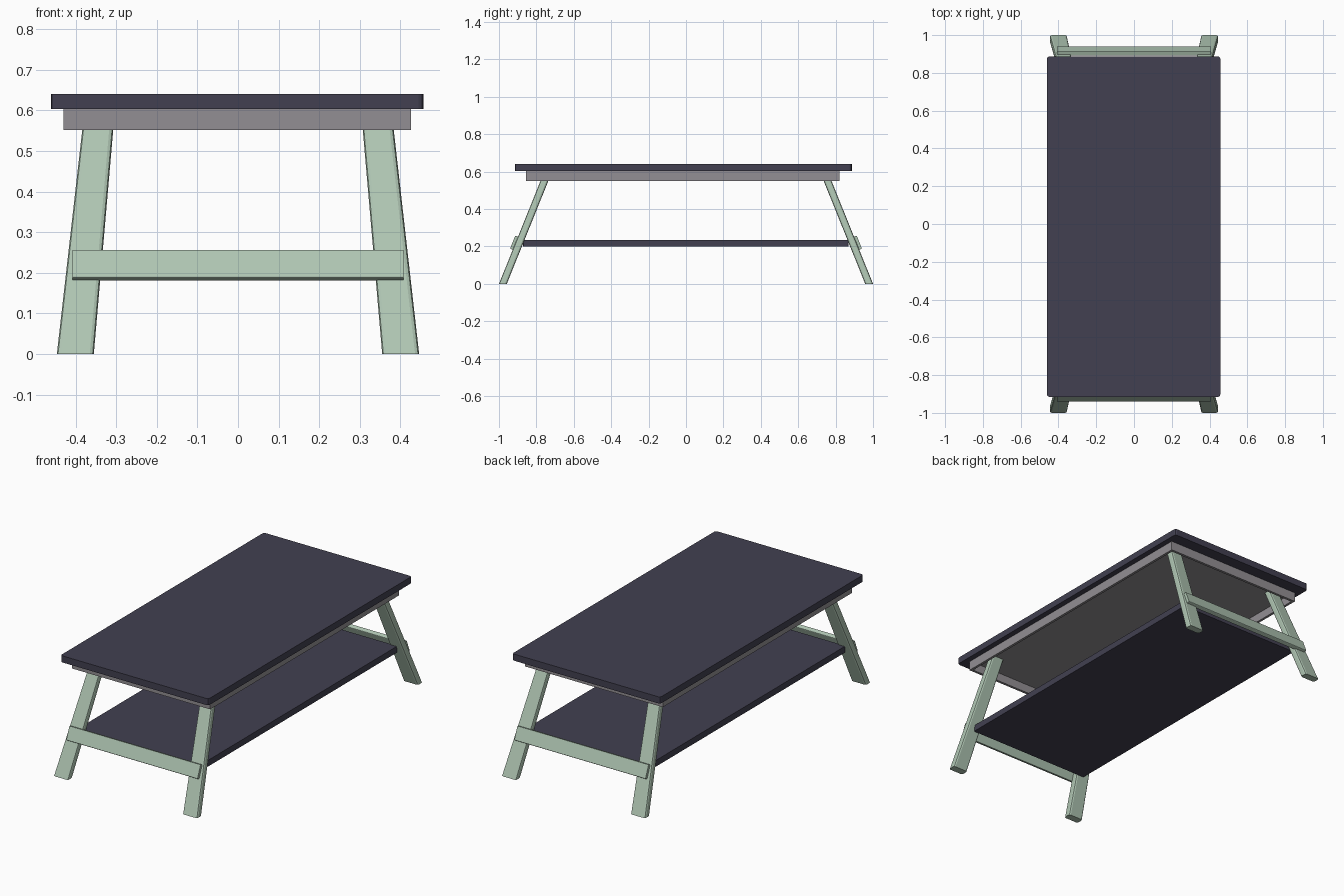
import bpy, bmesh, math
from mathutils import Vector

if "Cube" in bpy.data.objects:
    bpy.data.objects.remove(bpy.data.objects["Cube"])


def material(name, rgb):
    m = bpy.data.materials.new(name)
    m.diffuse_color = (*rgb, 1)
    m.use_nodes = True
    m.node_tree.nodes["Principled BSDF"].inputs["Base Color"].default_value = m.diffuse_color
    return m


NAVY = material("dark navy", (0.054, 0.051, 0.082))
GREEN = material("sage green", (0.43, 0.56, 0.45))
GREY = material("warm grey", (0.29, 0.275, 0.292))


def loft(name, bottom, top, mat, bevel=0.0, segments=2, recess=None):
    """Solid between two quads; rounds the four edges joining them."""
    bm = bmesh.new()
    b = [bm.verts.new(p) for p in bottom]
    t = [bm.verts.new(p) for p in top]
    under = bm.faces.new(b[::-1])
    bm.faces.new(t)
    for i in range(4):
        j = (i + 1) % 4
        bm.faces.new((b[i], b[j], t[j], t[i]))
    bmesh.ops.recalc_face_normals(bm, faces=bm.faces[:])
    if recess:  # hollow out the underside, leaving a rim
        bmesh.ops.inset_region(bm, faces=[under], thickness=recess[0])
        ext = bmesh.ops.extrude_discrete_faces(bm, faces=[under])
        for v in ext["faces"][0].verts:
            v.co.z += recess[1]
    if bevel:
        edges = [e for e in bm.edges
                 if {e.verts[0], e.verts[1]} in [{b[i], t[i]} for i in range(4)]]
        bmesh.ops.bevel(bm, geom=edges, offset=bevel, segments=segments,
                        profile=0.5, affect='EDGES')
    bmesh.ops.recalc_face_normals(bm, faces=bm.faces[:])
    me = bpy.data.meshes.new(name)
    bm.to_mesh(me)
    bm.free()
    me.materials.append(mat)
    ob = bpy.data.objects.new(name, me)
    bpy.context.collection.objects.link(ob)
    return ob


def rect(x0, x1, y0, y1, z):
    return [(x0, y0, z), (x1, y0, z), (x1, y1, z), (x0, y1, z)]


def slab(name, x0, x1, y0, y1, z0, z1, mat, bevel, recess=None):
    return loft(name, rect(x0, x1, y0, y1, z0), rect(x0, x1, y0, y1, z1),
                mat, bevel, 2, recess)


# table top, hollow apron beneath it, and lower shelf
slab("table_top", -0.461, 0.457, -0.915, 0.887, 0.603, 0.64, NAVY, 0.012)
slab("apron", -0.43, 0.426, -0.855, 0.82, 0.551, 0.604, GREY, 0.012, (0.02, 0.048))
slab("shelf", -0.38, 0.38, -0.872, 0.87, 0.2, 0.235, NAVY, 0.008)

# splayed legs, mirrored to the four corners
for sy, end in ((-1, "front"), (1, "back")):
    for sx, side in ((-1, "left"), (1, "right")):
        bottom = rect(0.355 * sx, 0.446 * sx, 1.0 * sy, 0.958 * sy, 0)
        top = rect(0.303 * sx, 0.378 * sx, 0.758 * sy, 0.716 * sy, 0.6)
        loft(f"{end}_{side}_leg", bottom, top, GREEN, 0.01)

    # tilted crossbar fixed to the outside of each pair of legs
    def section(x):
        return [(x, y * sy, z) for y, z in
                ((0.941, 0.188), (0.913, 0.258), (0.890, 0.249), (0.918, 0.179))]
    loft(f"{end}_crossbar", section(-0.407), section(0.407), GREEN, 0.004)
